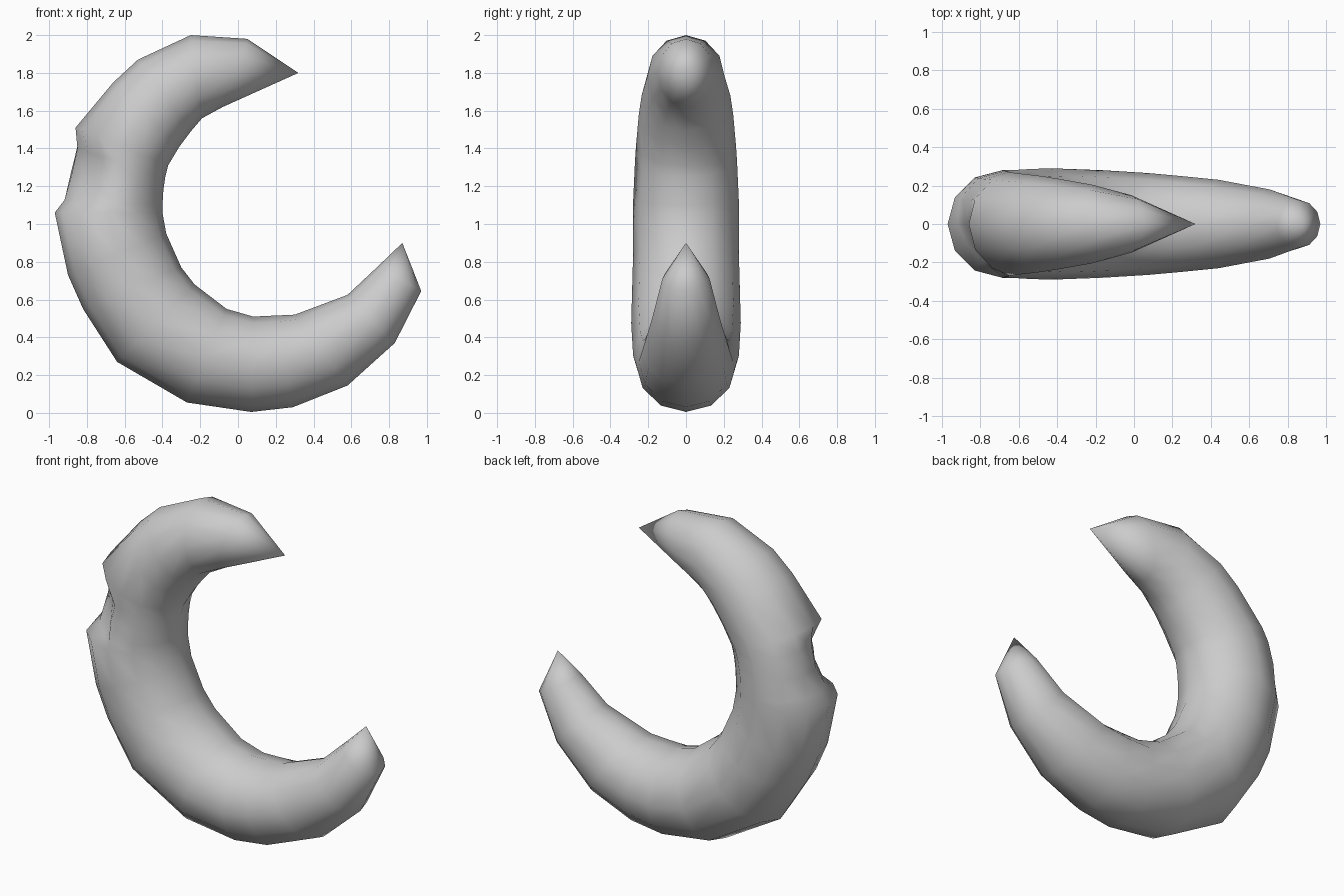
import bpy, bmesh, math
from mathutils import Vector

if "Cube" in bpy.data.objects:
    bpy.data.objects.remove(bpy.data.objects["Cube"])

# Plain grey material
grey = bpy.data.materials.new("plain_grey")
grey.use_nodes = True
colour = (0.6, 0.6, 0.6, 1)
grey.diffuse_color = colour
grey.node_tree.nodes["Principled BSDF"].inputs["Base Color"].default_value = colour

SIDES = 12
TOP_TIP, LOW_TIP = (0.32, 1.80), (0.87, 0.90)

# Cross-sections: outer x, outer z, inner x, inner z, half thickness, dent strength
SECTIONS = [
    (0.05, 1.98, -0.08, 1.62, 0.15, 0),
    (-0.25, 2.00, -0.19, 1.56, 0.205, 0),
    (-0.53, 1.87, -0.25, 1.49, 0.235, 0),
    (-0.66, 1.75, -0.31, 1.41, 0.25, 0),
    (-0.86, 1.51, -0.37, 1.31, 0.265, 0),
    (-0.91, 1.42, -0.385, 1.25, 0.27, 0.9),
    (-0.95, 1.27, -0.395, 1.18, 0.275, 1),
    (-0.96, 1.13, -0.40, 1.10, 0.28, 0.6),
    (-0.97, 1.06, -0.40, 1.06, 0.28, 0),
    (-0.90, 0.73, -0.38, 0.95, 0.28, 0),
    (-0.82, 0.55, -0.30, 0.77, 0.285, 0),
    (-0.64, 0.27, -0.23, 0.68, 0.29, 0),
    (-0.27, 0.055, -0.06, 0.55, 0.28, 0),
    (0.07, 0.005, 0.08, 0.51, 0.265, 0),
    (0.29, 0.03, 0.19, 0.515, 0.25, 0),
    (0.58, 0.145, 0.30, 0.52, 0.23, 0),
    (0.83, 0.37, 0.58, 0.625, 0.18, 0),
    (0.97, 0.645, 0.74, 0.775, 0.125, 0),
]
# Dent depth by position round the section, from the outer edge to the front
DENT = {SIDES - 1: 0.03, 0: 0.07, 1: 0.11, 2: 0.10}

bm = bmesh.new()


def make_ring(ox, oz, ix, iz, width, dent):
    outer, inner = Vector((ox, 0, oz)), Vector((ix, 0, iz))
    mid, arm = (outer + inner) / 2, (outer - inner) / 2
    ring = []
    for i in range(SIDES):
        a = math.tau * i / SIDES
        offset = arm * math.cos(a) + Vector((0, -width * math.sin(a), 0))
        offset -= offset.normalized() * DENT.get(i, 0) * dent
        ring.append(bm.verts.new(mid + offset))
    return ring


# Curved body with the dent pressed into its outer front side
rings = [make_ring(*s) for s in SECTIONS]
for r, s in zip(rings, rings[1:]):
    for i in range(SIDES):
        j = (i + 1) % SIDES
        bm.faces.new((r[i], r[j], s[j], s[i]))

# Pointed ends
for ring, (x, z) in ((rings[0], TOP_TIP), (rings[-1], LOW_TIP)):
    tip = bm.verts.new((x, 0, z))
    for i in range(SIDES):
        bm.faces.new((ring[i], ring[(i + 1) % SIDES], tip))

bmesh.ops.recalc_face_normals(bm, faces=bm.faces)
for f in bm.faces:
    f.smooth = True
mesh = bpy.data.meshes.new("crescent_body")
bm.to_mesh(mesh)
bm.free()
mesh.materials.append(grey)
body = bpy.data.objects.new("crescent_body", mesh)
bpy.context.collection.objects.link(body)
